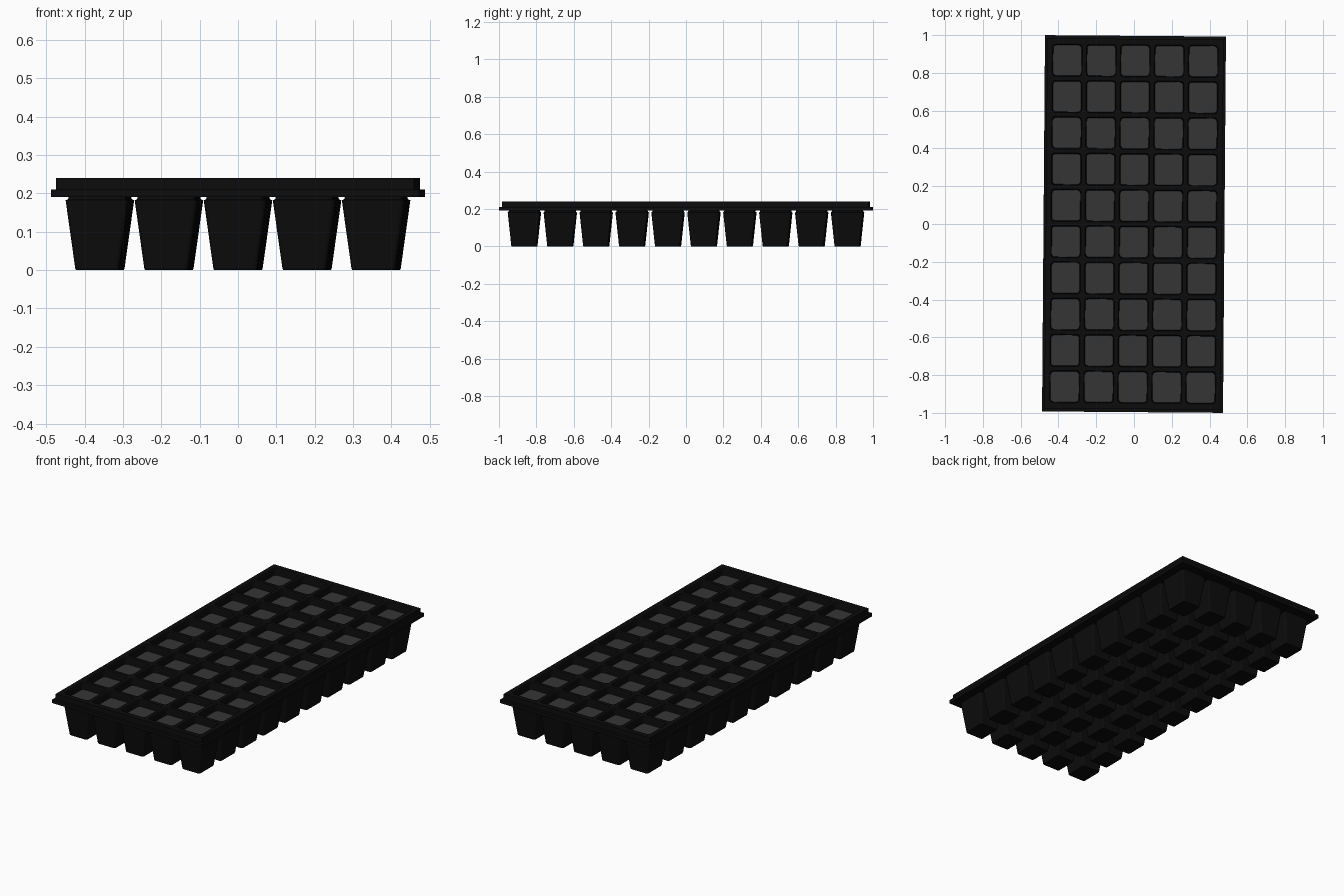
import bpy, bmesh, math

if "Cube" in bpy.data.objects:
    bpy.data.objects.remove(bpy.data.objects["Cube"])

PX, PY = 0.18, 0.192            # cell spacing
NX, NY = 5, 10
TURN = -0.0078                  # the tray sits slightly turned


def material(name, v):
    m = bpy.data.materials.new(name)
    m.diffuse_color = (v, v, v, 1)
    m.use_nodes = True
    m.node_tree.nodes["Principled BSDF"].inputs["Base Color"].default_value = m.diffuse_color
    return m


BLACK = material("black plastic", 0.0035)
SOIL = material("dark grey soil", 0.036)


def ring(bm, cx, cy, hx, hy, r, z, n=4):
    """Rounded rectangle of vertices, counter-clockwise from above."""
    out = []
    for k, (sx, sy) in enumerate(((1, 1), (-1, 1), (-1, -1), (1, -1))):
        for i in range(n):
            a = math.pi / 2 * (k + i / (n - 1))
            out.append(bm.verts.new((cx + sx * (hx - r) + r * math.cos(a),
                                     cy + sy * (hy - r) + r * math.sin(a), z)))
    return out


def loft(bm, cx, cy, rows, closed=False):
    """Skin a list of (half x, half y, corner radius, z) outlines."""
    rings = [ring(bm, cx, cy, *row) for row in rows]
    pairs = list(zip(rings, rings[1:])) + ([(rings[-1], rings[0])] if closed else [])
    for a, b in pairs:
        for i in range(len(a)):
            j = (i + 1) % len(a)
            bm.faces.new((a[i], b[i], b[j], a[j]))
    return rings


def finish(bm, name, mat):
    bmesh.ops.remove_doubles(bm, verts=bm.verts, dist=1e-5)
    bmesh.ops.recalc_face_normals(bm, faces=bm.faces)
    me = bpy.data.meshes.new(name)
    bm.to_mesh(me)
    bm.free()
    me.materials.append(mat)
    ob = bpy.data.objects.new(name, me)
    ob.rotation_euler.z = TURN
    bpy.context.collection.objects.link(ob)


E = 1e-7                        # near-zero radius, welded to a sharp corner
TX, TY = PX / 2, PY / 2
GX, GY = TX * NX, TY * NY
centres = [((i - (NX - 1) / 2) * PX, (j - (NY - 1) / 2) * PY)
           for i in range(NX) for j in range(NY)]

# stepped rim around the cell grid
bm = bmesh.new()
loft(bm, 0, 0, [(GX, GY, E, 0.24), (0.467, 0.98, E, 0.24), (0.467, 0.98, E, 0.21),
                (0.479, 0.996, E, 0.21), (0.479, 0.996, E, 0.191), (GX, GY, E, 0.191)],
     closed=True)
finish(bm, "tray_rim", BLACK)

# deck tiles with openings, and the tapered pots hanging below
bm = bmesh.new()
for cx, cy in centres:
    loft(bm, cx, cy, [(TX, TY, E, 0.24), (0.0795, 0.0855, 0.018, 0.24),
                      (0.077, 0.083, 0.018, 0.236), (0.074, 0.080, 0.016, 0.195)])
    pot = loft(bm, cx, cy, [(TX, TY, E, 0.191), (0.074, 0.080, 0.012, 0.191),
                            (0.076, 0.082, 0.012, 0.184), (0.082, 0.086, 0.012, 0.182),
                            (0.057, 0.067, 0.010, 0.004), (0.055, 0.065, 0.009, 0)])
    bm.faces.new(pot[-1])
finish(bm, "tray_cells", BLACK)

# soil filling every cell to just below the deck
bm = bmesh.new()
for cx, cy in centres:
    bm.faces.new(ring(bm, cx, cy, 0.0745, 0.0805, 0.016, 0.202))
finish(bm, "soil_plugs", SOIL)
